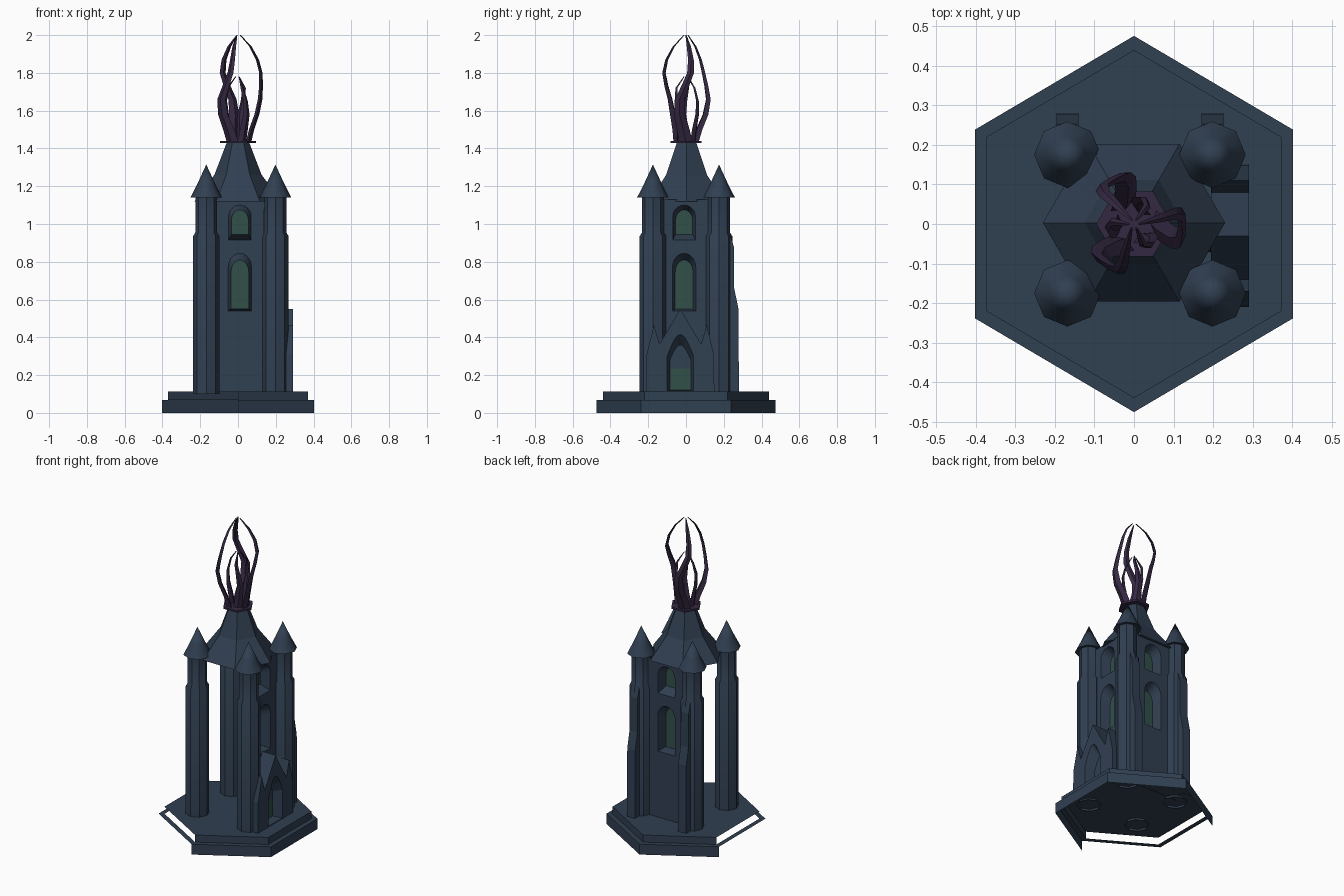
import bpy, bmesh, math
from mathutils import Vector

if "Cube" in bpy.data.objects:
    bpy.data.objects.remove(bpy.data.objects["Cube"])

def material(name, rgb):
    m = bpy.data.materials.new(name)
    m.diffuse_color = (*rgb, 1)
    m.use_nodes = True
    m.node_tree.nodes["Principled BSDF"].inputs["Base Color"].default_value = m.diffuse_color
    return m

STONE = material("slate_stone", (0.030, 0.050, 0.083))
GLASS = material("green_glass", (0.032, 0.080, 0.066))
FLAME = material("dark_purple", (0.036, 0.022, 0.056))

def finish(name, bm, mats, smooth=None):
    me = bpy.data.meshes.new(name)
    bm.to_mesh(me)
    bm.free()
    ob = bpy.data.objects.new(name, me)
    bpy.context.collection.objects.link(ob)
    for m in mats:
        me.materials.append(m)
    if smooth:
        bpy.ops.object.select_all(action='DESELECT')
        ob.select_set(True)
        bpy.context.view_layer.objects.active = ob
        bpy.ops.object.shade_smooth_by_angle(angle=math.radians(smooth))
    return ob

def lathe(name, profile, n, at, mat=STONE, smooth=None):
    """Rings of n sides following (radius, z) points."""
    bm = bmesh.new()
    rings = []
    for r, z in profile:
        rings.append([bm.verts.new((at[0] + r * math.cos(2 * math.pi * i / n),
                                    at[1] + r * math.sin(2 * math.pi * i / n), z)) for i in range(n)])
    for a, b in zip(rings, rings[1:]):
        for i in range(n):
            j = (i + 1) % n
            bm.faces.new((a[i], a[j], b[j], b[i]))
    bmesh.ops.remove_doubles(bm, verts=bm.verts, dist=1e-5)
    return finish(name, bm, [mat], smooth)

def arch(c, hw, z0, spring, top, pointed=False, n=10):
    pts = [(c - hw, z0), (c + hw, z0)]
    for i in range(n + 1):
        t = math.pi * i / n
        u = hw * (1 - 2 * i / n) if pointed else hw * math.cos(t)
        pts.append((c + u, spring + (top - spring) * math.sin(t)))
    return pts

def panel(name, outline, openings, place, out, thick=0):
    """Wall with splayed arched openings: (outer arch, inner arch, depth, glass height)."""
    bm = bmesh.new()
    def loop(pts, d):
        return [bm.verts.new(place(u, z, d)) for u, z in pts]
    def bridge(a, b):
        for i in range(len(a)):
            j = (i + 1) % len(a)
            bm.faces.new((a[i], a[j], b[j], b[i]))
    front = loop(outline, 0)
    outers = [loop(o[0], 0) for o in openings]
    edges = [bm.edges.new((l[i], l[(i + 1) % len(l)])) for l in [front] + outers for i in range(len(l))]
    bmesh.ops.triangle_fill(bm, edges=edges, use_beauty=True)
    if thick:
        bridge(front, loop(outline, thick))
    panes = []
    for (o, inner, depth, glass_top), ring in zip(openings, outers):
        back = loop(inner, depth)
        bridge(ring, back)
        pane = bm.faces.new(back)
        panes.append((pane, glass_top))
    bmesh.ops.recalc_face_normals(bm, faces=bm.faces)
    bm.normal_update()
    flat = [f for f in front[0].link_faces if abs(f.normal.dot(Vector(out))) > 0.9]
    if flat and flat[0].normal.dot(Vector(out)) < 0:
        bmesh.ops.reverse_faces(bm, faces=bm.faces)
    # panes are split at the glass height, coloured below it
    for pane, gt in panes:
        pane.material_index = 1
        if gt:
            es = list(pane.edges)
            bmesh.ops.bisect_plane(bm, geom=[pane] + es + list(pane.verts),
                                   plane_co=(0, 0, gt), plane_no=(0, 0, 1))
    bm.normal_update()
    for f in bm.faces:
        if f.material_index == 1 and panes[0][1]:
            f.material_index = int(f.calc_center_median().z < panes[0][1])
    return finish(name, bm, [STONE, GLASS])

# Stepped hexagonal base, open on its left and front-left sides
HEX = [(0, .475), (-.402, .238), (-.402, -.238), (0, -.475), (.402, -.238), (.402, .238)]
bm = bmesh.new()
rings = [[bm.verts.new((x * s, y * s, z)) for x, y in HEX]
         for s, z in ((1, 0), (1, .067), (.925, .067), (.925, .113))]
for k in range(3):
    for i in range(6):
        if k != 1 and i in (1, 2):
            continue
        j = (i + 1) % 6
        bm.faces.new((rings[k][i], rings[k][j], rings[k + 1][j], rings[k + 1][i]))
bm.faces.new(rings[3])
finish("base", bm, [STONE])

# Back and right tower walls with two windows each
def windows(c):
    return [(arch(c, .062, .54, .77, .845), arch(c, .047, .55, .745, .81), .06, None),
            (arch(c, .06, .915, 1.04, 1.10), arch(c, .045, .945, 1.02, 1.075), .06, None)]

panel("back_wall", [(-.17, .11), (.2, .11), (.2, 1.13), (-.17, 1.13)], windows(.01),
      lambda u, z, d: (u, .185 - d, z), (0, 1, 0))
panel("right_wall", [(-.175, .11), (.175, .11), (.175, 1.13), (-.175, 1.13)], windows(-.01),
      lambda u, z, d: (.195 - d, u, z), (1, 0, 0))

# Entrance porch with gable, side pinnacles and door
C = -.03
half = [(.18, .11), (.178, .31), (.14, .465), (.11, .365)]
porch = [(C - u, z) for u, z in half] + [(C, .55)] + [(C + u, z) for u, z in reversed(half)]
panel("entrance_porch", porch,
      [(arch(C, .07, .118, .30, .415, True), arch(C, .056, .12, .28, .36, True), .06, .235)],
      lambda u, z, d: (.29 - d, u, z), (1, 0, 0), .095)

# Corner turrets with pointed caps
for cx in (-.168, .198):
    for cy in (-.175, .175):
        lathe("turret", [(.07, .1), (.07, .935), (.058, .955), (.058, 1.15)], 8, (cx, cy), smooth=30)
        lathe("turret_cap", [(.055, 1.145), (.084, 1.14), (.046, 1.215), (0, 1.315)], 8, (cx, cy), smooth=50)

# Stepped buttresses behind the back turrets
for cx in (-.168, .198):
    bm = bmesh.new()
    side = [(.2, .11), (.28, .11), (.278, .55), (.255, .66), (.253, .88), (.235, .94), (.2, .94)]
    a = bm.faces.new([bm.verts.new((cx - .028, y, z)) for y, z in side])
    r = bmesh.ops.extrude_face_region(bm, geom=[a])
    bmesh.ops.translate(bm, vec=(.056, 0, 0), verts=[v for v in r["geom"] if isinstance(v, bmesh.types.BMVert)])
    bmesh.ops.recalc_face_normals(bm, faces=bm.faces)
    finish("buttress", bm, [STONE])

# Flared hexagonal roof and its collar
lathe("roof", [(.17, 1.12), (.23, 1.12), (.125, 1.26), (.06, 1.43)], 6, (0, .003))
lathe("collar", [(0, 1.428), (.095, 1.428), (.095, 1.44), (0, 1.44)], 6, (0, 0), FLAME)

# Flame crown: curling blades, rows of (z, radius, sideways bend, half width, half thickness)
TALL = [(1.43, .055, .0, .036, .014), (1.5, .072, -.015, .034, .014), (1.58, .100, -.034, .030, .013),
        (1.66, .117, -.034, .025, .012), (1.73, .122, -.004, .021, .010), (1.80, .121, .024, .018, .009),
        (1.87, .103, .026, .015, .008), (1.94, .066, .015, .011, .006), (2.0, .012, 0, .003, .003)]
SHORT = [(1.43, .04, 0, .026, .012), (1.5, .045, .01, .024, .011), (1.58, .058, .018, .019, .010),
         (1.65, .066, .008, .014, .008), (1.72, .055, -.006, .010, .006), (1.78, .012, 0, .003, .003)]

def blade(name, rows, ang):
    bm = bmesh.new()
    out = Vector((math.cos(ang), math.sin(ang), 0))
    side = Vector((-out.y, out.x, 0))
    rings = []
    for z, r, t, w, h in rows:
        c = out * r + side * t + Vector((0, 0, z))
        rings.append([bm.verts.new(p) for p in (c + out * h, c + side * w, c - out * h, c - side * w)])
    for a, b in zip(rings, rings[1:]):
        for i in range(4):
            j = (i + 1) % 4
            bm.faces.new((a[i], a[j], b[j], b[i]))
    bm.faces.new(rings[-1])
    finish(name, bm, [FLAME], 40)

for k in range(3):
    blade("tall_flame", TALL, math.radians(120 * k))
    blade("short_flame", SHORT, math.radians(60 + 120 * k))
